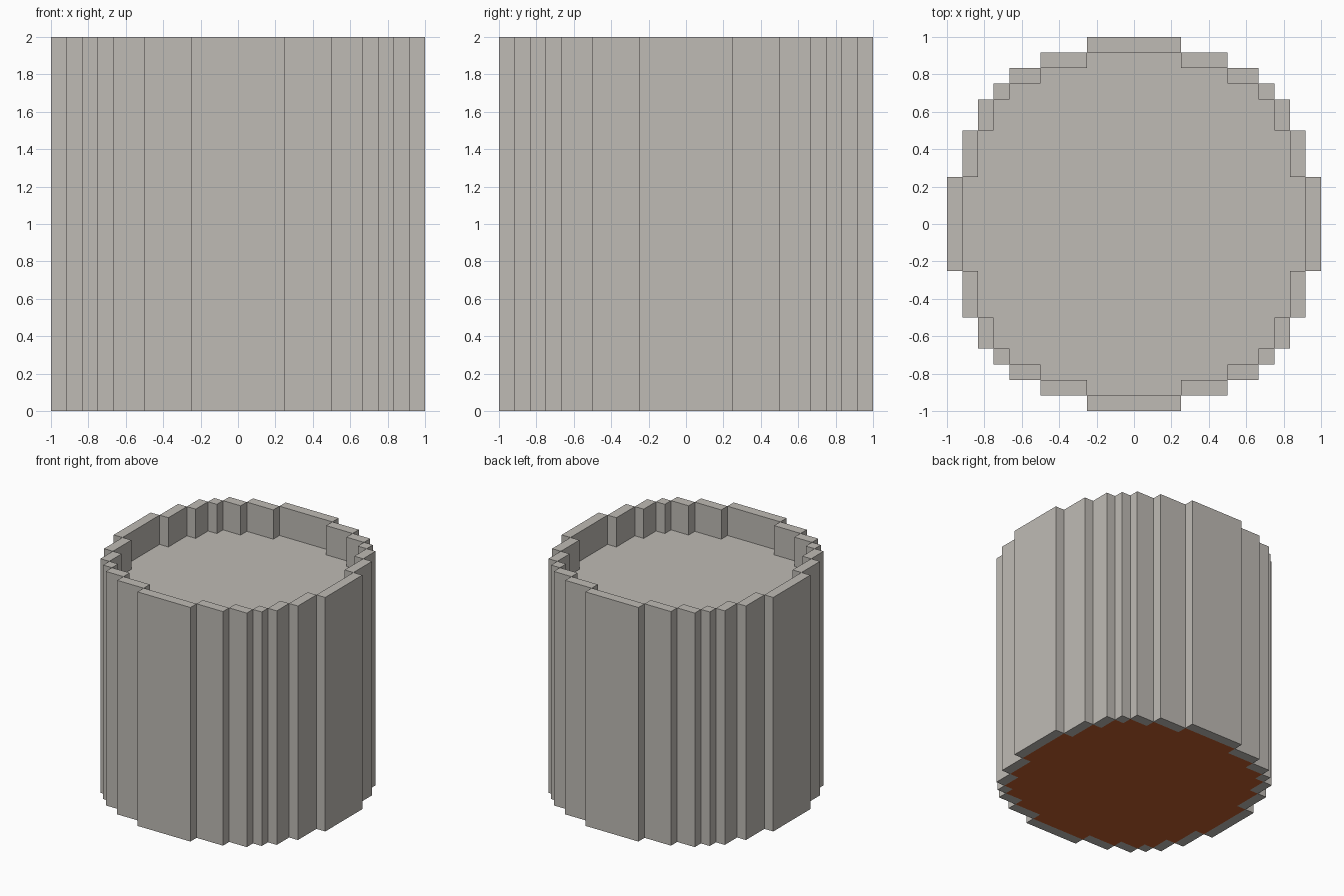
import bpy
import bmesh

cube = bpy.data.objects.get("Cube")
if cube:
    bpy.data.objects.remove(cube, do_unlink=True)

U = 1 / 12          # one grid step
HEIGHT = 2.0
FILL = 1.75         # height of the recessed top surface


def material(name, rgb):
    m = bpy.data.materials.new(name)
    m.use_nodes = True
    m.diffuse_color = (*rgb, 1)
    m.node_tree.nodes["Principled BSDF"].inputs["Base Color"].default_value = (*rgb, 1)
    return m


grey = material("warm_grey", (0.521, 0.497, 0.462))
brown = material("rust_brown", (0.525, 0.11, 0.026))


def finish(name, bm, mats):
    bmesh.ops.recalc_face_normals(bm, faces=bm.faces)
    mesh = bpy.data.meshes.new(name)
    for m in mats:
        mesh.materials.append(m)
    # underside takes the last material
    for f in bm.faces:
        f.material_index = len(mats) - 1 if f.normal.z < -0.5 else 0
    bm.to_mesh(mesh)
    bm.free()
    obj = bpy.data.objects.new(name, mesh)
    bpy.context.collection.objects.link(obj)


def prism(bm, outline, top):
    face = bm.faces.new([bm.verts.new((x * U, y * U, 0)) for x, y in outline])
    up = bmesh.ops.extrude_face_region(bm, geom=[face], use_keep_orig=True)
    for v in up["geom"]:
        if isinstance(v, bmesh.types.BMVert):
            v.co.z = top


def turn(p, quarter):
    x, y = p
    for _ in range(quarter):
        x, y = -y, x
    return x, y


# Convex corners of the stepped core in the first quarter, from +x round to +y
steps = [(11, 3), (10, 6), (9, 8), (8, 9), (6, 10), (3, 11)]

# Core: stepped disc with a brown underside
quarter_path = []
for i, p in enumerate(steps):
    quarter_path.append(p)
    if i + 1 < len(steps):
        quarter_path.append((steps[i + 1][0], p[1]))
core = bmesh.new()
prism(core, [turn(p, q) for q in range(4) for p in quarter_path], FILL)
finish("core", core, [grey, brown])

# Wall: upright boards, one on every step and one wide board per side
boards = [((11, -3), (12, 3))]
for (x1, y0), (x0, y1) in zip(steps, steps[1:]):
    boards.append(((x0, y0), (x1, y1)))
wall = bmesh.new()
for q in range(4):
    for (x0, y0), (x1, y1) in boards:
        corners = [(x0, y0), (x1, y0), (x1, y1), (x0, y1)]
        prism(wall, [turn(p, q) for p in corners], HEIGHT)
finish("wall_boards", wall, [grey])
